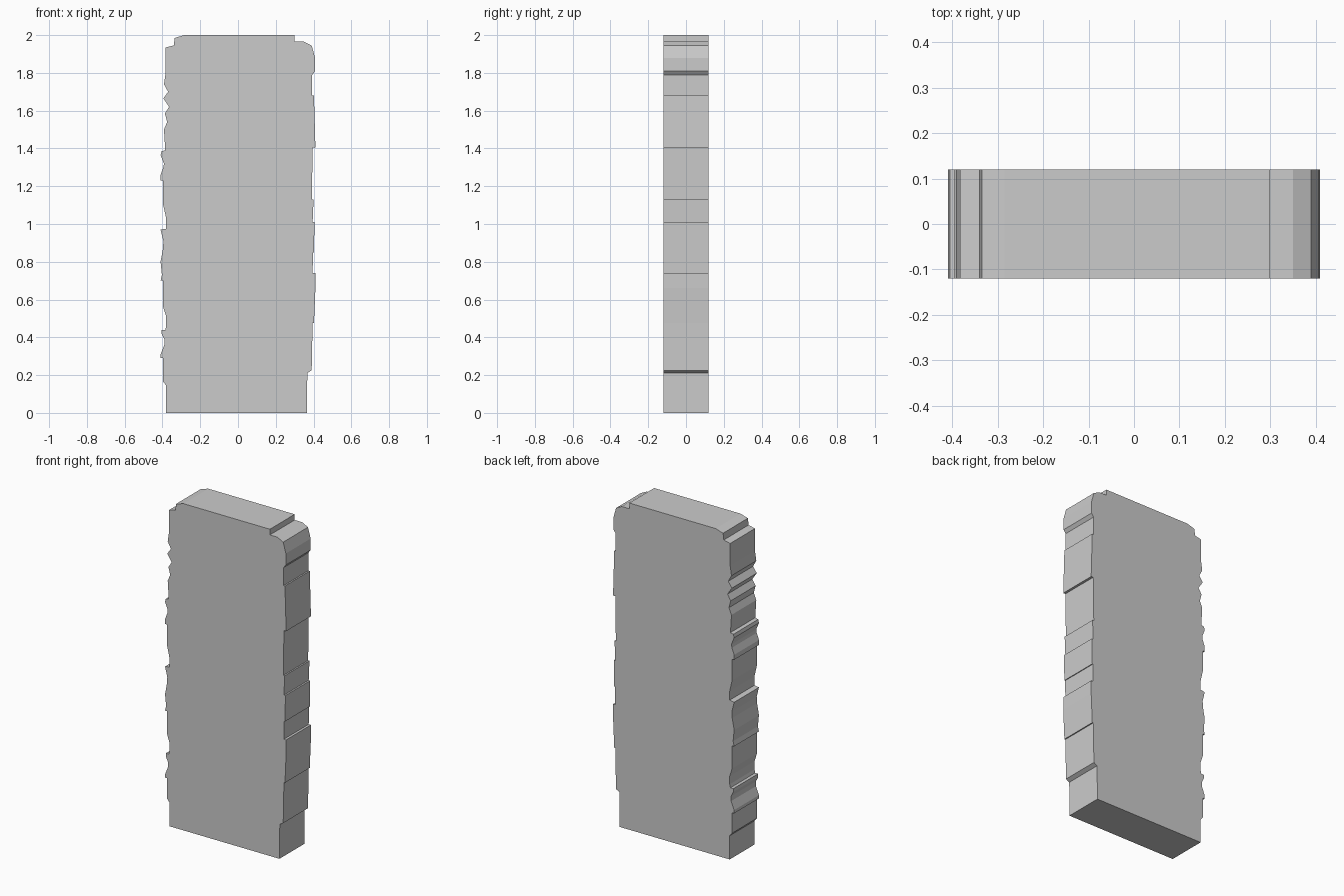
import bpy
import bmesh

HALF_DEPTH = 0.12

# Right edge of the slab, bottom to top (x, z)
right_edge = [
    (0.365, 0), (0.367, 0.212), (0.39, 0.225), (0.395, 0.475), (0.402, 0.475),
    (0.41, 0.66), (0.41, 0.74), (0.395, 0.74), (0.397, 0.85), (0.402, 0.85),
    (0.405, 1.01), (0.395, 1.01), (0.40, 1.13), (0.391, 1.13), (0.395, 1.405),
    (0.41, 1.405), (0.402, 1.68), (0.393, 1.68), (0.393, 1.79), (0.408, 1.81),
    (0.408, 1.88), (0.39, 1.945), (0.35, 1.965), (0.30, 1.965), (0.30, 2.0)]

# Chipped left edge, top to bottom (x, z)
left_edge = [
    (-0.285, 2.0), (-0.335, 1.985), (-0.34, 1.945), (-0.383, 1.935),
    (-0.383, 1.80), (-0.392, 1.74), (-0.37, 1.70), (-0.395, 1.665),
    (-0.365, 1.62), (-0.387, 1.585), (-0.375, 1.54), (-0.392, 1.50),
    (-0.385, 1.39), (-0.405, 1.385), (-0.41, 1.365), (-0.392, 1.32),
    (-0.395, 1.30), (-0.41, 1.26), (-0.41, 1.23), (-0.396, 1.23),
    (-0.396, 1.10), (-0.38, 1.03), (-0.38, 0.975), (-0.41, 0.97),
    (-0.395, 0.91), (-0.397, 0.87), (-0.41, 0.80), (-0.403, 0.73),
    (-0.41, 0.70), (-0.396, 0.70), (-0.396, 0.56), (-0.38, 0.51),
    (-0.38, 0.46), (-0.385, 0.44), (-0.405, 0.44), (-0.405, 0.42),
    (-0.39, 0.39), (-0.39, 0.36), (-0.41, 0.31), (-0.41, 0.29),
    (-0.396, 0.29), (-0.396, 0.165), (-0.38, 0.145), (-0.38, 0)]

# Extrude the outline through the depth of the slab
bm = bmesh.new()
face = bm.faces.new([bm.verts.new((x, -HALF_DEPTH, z)) for x, z in right_edge + left_edge])
extruded = bmesh.ops.extrude_face_region(bm, geom=[face], use_keep_orig=True)
back = [g for g in extruded["geom"] if isinstance(g, bmesh.types.BMVert)]
bmesh.ops.translate(bm, verts=back, vec=(0, 2 * HALF_DEPTH, 0))
bmesh.ops.recalc_face_normals(bm, faces=bm.faces)

mesh = bpy.data.meshes.new("stone_slab")
bm.to_mesh(mesh)
bm.free()
slab = bpy.data.objects.new("stone_slab", mesh)
bpy.context.collection.objects.link(slab)
